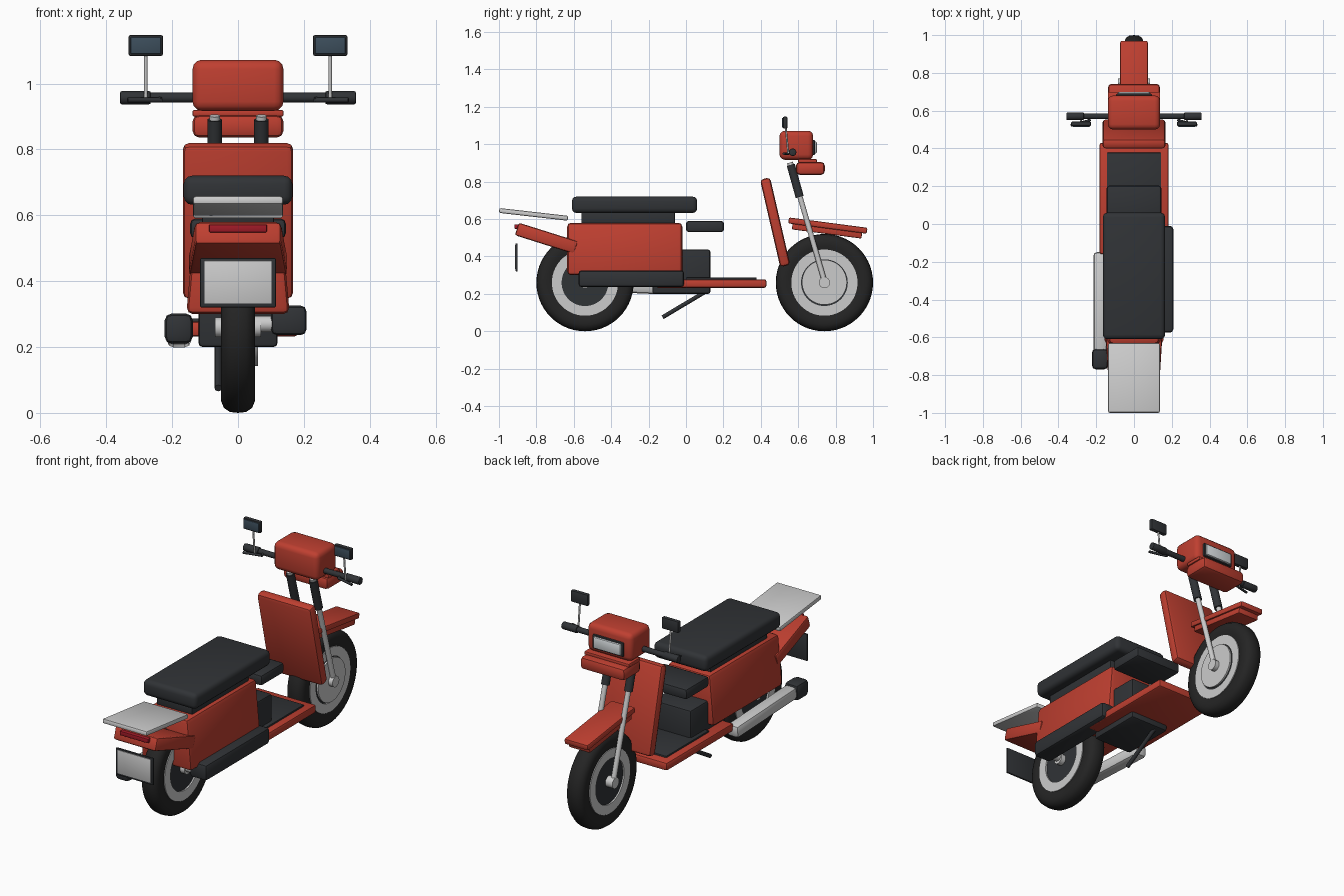
import bpy, bmesh
from math import radians, atan2, pi, cos, sin
from mathutils import Vector, Matrix

if "Cube" in bpy.data.objects:
    bpy.data.objects.remove(bpy.data.objects["Cube"])


def mat(name, c):
    m = bpy.data.materials.new(name)
    m.diffuse_color = (*c, 1)
    m.use_nodes = True
    m.node_tree.nodes["Principled BSDF"].inputs["Base Color"].default_value = m.diffuse_color
    return m


RED = mat("red_paint", (0.52, 0.05, 0.03))
DARK = mat("dark_plastic", (0.03, 0.033, 0.037))
TYRE = mat("rubber", (0.018, 0.018, 0.018))
LENS = mat("lamp_lens", (0.7, 0.74, 0.76))
TAIL = mat("tail_lamp_red", (0.35, 0.01, 0.02))
GLASS = mat("mirror_glass", (0.045, 0.075, 0.105))
SILVER = mat("silver", (0.6, 0.61, 0.63))


def finish(name, bm, m):
    bmesh.ops.recalc_face_normals(bm, faces=bm.faces)
    me = bpy.data.meshes.new(name)
    bm.to_mesh(me)
    bm.free()
    o = bpy.data.objects.new(name, me)
    bpy.context.collection.objects.link(o)
    if m:
        me.materials.append(m)
    bpy.context.view_layer.objects.active = o
    bpy.ops.object.select_all(action='DESELECT')
    o.select_set(True)
    bpy.ops.object.shade_smooth_by_angle(angle=radians(35))
    return o


def box(name, x, y, z, m, bevel=0.01, tilt=0, top=1, rear=1, seg=2):
    """Bevelled box from (min, max) ranges; tilt in degrees about x,
    top/rear = width factor of the upper face / the -y face."""
    c = [(a + b) / 2 for a, b in (x, y, z)]
    s = [b - a for a, b in (x, y, z)]
    bm = bmesh.new()
    bmesh.ops.create_cube(bm, size=1)
    for v in bm.verts:
        if v.co.z > 0:
            v.co.x *= top
        if v.co.y < 0:
            v.co.x *= rear
        v.co = Vector((v.co.x * s[0], v.co.y * s[1], v.co.z * s[2]))
    bmesh.ops.bevel(bm, geom=bm.edges[:], offset=bevel, segments=seg,
                    profile=0.5, affect='EDGES', clamp_overlap=True)
    bm.transform(Matrix.Translation(c) @ Matrix.Rotation(radians(tilt), 4, 'X'))
    return finish(name, bm, m)


def rod(name, a, b, r, m, sides=20, bevel=0.0):
    a, b = Vector(a), Vector(b)
    bm = bmesh.new()
    bmesh.ops.create_cone(bm, cap_ends=True, segments=sides, radius1=r,
                          radius2=r, depth=(b - a).length)
    if bevel:
        rim = [e for e in bm.edges if abs(e.verts[0].co.z - e.verts[1].co.z) < 1e-6]
        bmesh.ops.bevel(bm, geom=rim, offset=bevel, segments=2, profile=0.5, affect='EDGES')
    q = (b - a).to_track_quat('Z', 'Y').to_matrix().to_4x4()
    bm.transform(Matrix.Translation((a + b) / 2) @ q)
    return finish(name, bm, m)


def ring(name, profile, y, z, m, n=56):
    """Closed (x, radius) profile revolved about a wheel axle."""
    bm = bmesh.new()
    loops = [[bm.verts.new((x, y + r * cos(2 * pi * i / n), z + r * sin(2 * pi * i / n)))
              for x, r in profile] for i in range(n)]
    k = len(profile)
    for i in range(n):
        p, q = loops[i], loops[(i + 1) % n]
        for j in range(k):
            bm.faces.new((p[j], p[(j + 1) % k], q[(j + 1) % k], q[j]))
    return finish(name, bm, m)


# Wheels
tyre = [(0.044, 0.172), (0.051, 0.20), (0.051, 0.225), (0.043, 0.245), (0.025, 0.257), (0, 0.26)]
tyre += [(-x, r) for x, r in reversed(tyre[:-1])]
rim = [(0.05, 0.125), (0.05, 0.177), (-0.05, 0.177), (-0.05, 0.125)]
for tag, y, w in (("rear", -0.54, 0.07), ("front", 0.74, 0.085)):
    ring(tag + "_tyre", tyre, y, 0.26, TYRE)
    ring(tag + "_rim", rim, y, 0.26, SILVER)
    rod(tag + "_hub", (-0.042, y, 0.26), (0.042, y, 0.26), 0.127, DARK, 48)
    rod(tag + "_axle", (-w, y, 0.26), (w, y, 0.26), 0.03, None, 24)
rod("front_brake_disc", (0.05, 0.74, 0.262), (0.06, 0.74, 0.262), 0.12, None, 48)

# Body, seat and floor
box("body", (-0.157, 0.157), (-0.635, -0.02), (0.30, 0.58), RED, 0.02, top=0.84)
box("seat", (-0.165, 0.165), (-0.61, 0.06), (0.632, 0.72), DARK, 0.025, seg=3)
box("seat_base", (-0.11, 0.11), (-0.56, -0.06), (0.57, 0.64), DARK, 0.005)
box("seat_front_step", (-0.145, 0.145), (0.0, 0.203), (0.53, 0.59), DARK, 0.015)
box("engine", (-0.12, 0.12), (-0.18, 0.13), (0.20, 0.437), DARK, 0.012)
box("floorboard", (-0.183, 0.183), (-0.16, 0.43), (0.232, 0.278), RED, 0.012)
box("floor_mat", (-0.143, 0.143), (0.0, 0.378), (0.27, 0.287), DARK, 0.004)
box("leg_shield", (-0.167, 0.167), (0.449, 0.504), (0.343, 0.823), RED, 0.018, tilt=13)
box("drive_cover", (0.1, 0.208), (-0.575, -0.01), (0.236, 0.326), DARK, 0.018)
rod("rear_swing_axle", (0.05, -0.54, 0.27), (0.12, -0.54, 0.27), 0.025, None)

# Exhaust and side stand
box("muffler", (-0.215, -0.143), (-0.68, -0.15), (0.21, 0.278), None, 0.018, tilt=-2.5)
box("muffler_cap", (-0.223, -0.137), (-0.77, -0.66), (0.21, 0.302), DARK, 0.022)
rod("side_stand", (-0.06, 0.11, 0.215), (-0.06, -0.125, 0.075), 0.011, DARK, 12)

# Tail, rack and plate
box("tail", (-0.15, 0.15), (-0.912, -0.58), (0.462, 0.532), RED, 0.012, tilt=-17.5, rear=0.87)
box("tail_lamp", (-0.088, 0.088), (-0.917, -0.89), (0.548, 0.572), TAIL, 0.004)
box("rear_rack", (-0.137, 0.137), (-1.0, -0.63), (0.612, 0.638), None, 0.008, tilt=-6.5)
box("plate_frame", (-0.115, 0.115), (-0.912, -0.9), (0.32, 0.47), DARK, 0.004)
box("plate_face", (-0.102, 0.102), (-0.915, -0.905), (0.332, 0.462), None, 0.001)

# Front fender
box("front_fender", (-0.073, 0.073), (0.547, 0.97), (0.549, 0.581), RED, 0.008, tilt=-7.5)
box("front_fender_skirt", (-0.065, 0.065), (0.567, 0.942), (0.52, 0.56), RED, 0.006, tilt=-7.5)

# Headlight housing
box("headlight_housing", (-0.138, 0.138), (0.5, 0.68), (0.917, 1.072), RED, 0.028, seg=3)
box("headlight_frame", (-0.095, 0.095), (0.665, 0.69), (0.943, 1.022), DARK, 0.006)
box("headlight_lens", (-0.085, 0.085), (0.675, 0.7), (0.95, 1.014), LENS, 0.008)
box("front_cowl", (-0.138, 0.138), (0.588, 0.742), (0.836, 0.905), RED, 0.02)
box("cowl_joint", (-0.138, 0.138), (0.6, 0.7), (0.9, 0.92), RED, 0.005)

# Handlebar
rod("handlebar", (-0.34, 0.57, 0.957), (0.34, 0.57, 0.957), 0.015, DARK)

# Mirrored pairs: forks, grips, levers, mirrors
for tag, s in (("left", -1), ("right", 1)):
    fx = s * 0.071
    rod(tag + "_fork_tube", (fx, 0.738, 0.275), (fx, 0.56, 0.89), 0.014, None)
    rod(tag + "_fork_sleeve", (fx, 0.608, 0.718), (fx, 0.56, 0.89), 0.022, DARK)
    rod(tag + "_fork_cap", (fx, 0.561, 0.885), (fx, 0.556, 0.902), 0.016, None)
    rod(tag + "_grip", (s * 0.265, 0.57, 0.957), (s * 0.358, 0.57, 0.957), 0.02, DARK, 24, 0.005)
    rod(tag + "_lever_mount", (s * 0.24, 0.57, 0.957), (s * 0.235, 0.545, 0.95), 0.007, DARK, 12)
    rod(tag + "_lever", (s * 0.235, 0.548, 0.95), (s * 0.335, 0.523, 0.95), 0.007, DARK, 12)
    rod(tag + "_mirror_stem", (s * 0.28, 0.547, 0.95), (s * 0.28, 0.532, 1.1), 0.005, None, 12)
    mx = sorted((s * 0.227, s * 0.333))
    box(tag + "_mirror_housing", mx, (0.518, 0.543), (1.083, 1.148), DARK, 0.008)
    gx = sorted((s * 0.234, s * 0.326))
    box(tag + "_mirror_glass", gx, (0.514, 0.522), (1.09, 1.141), GLASS, 0.002)
